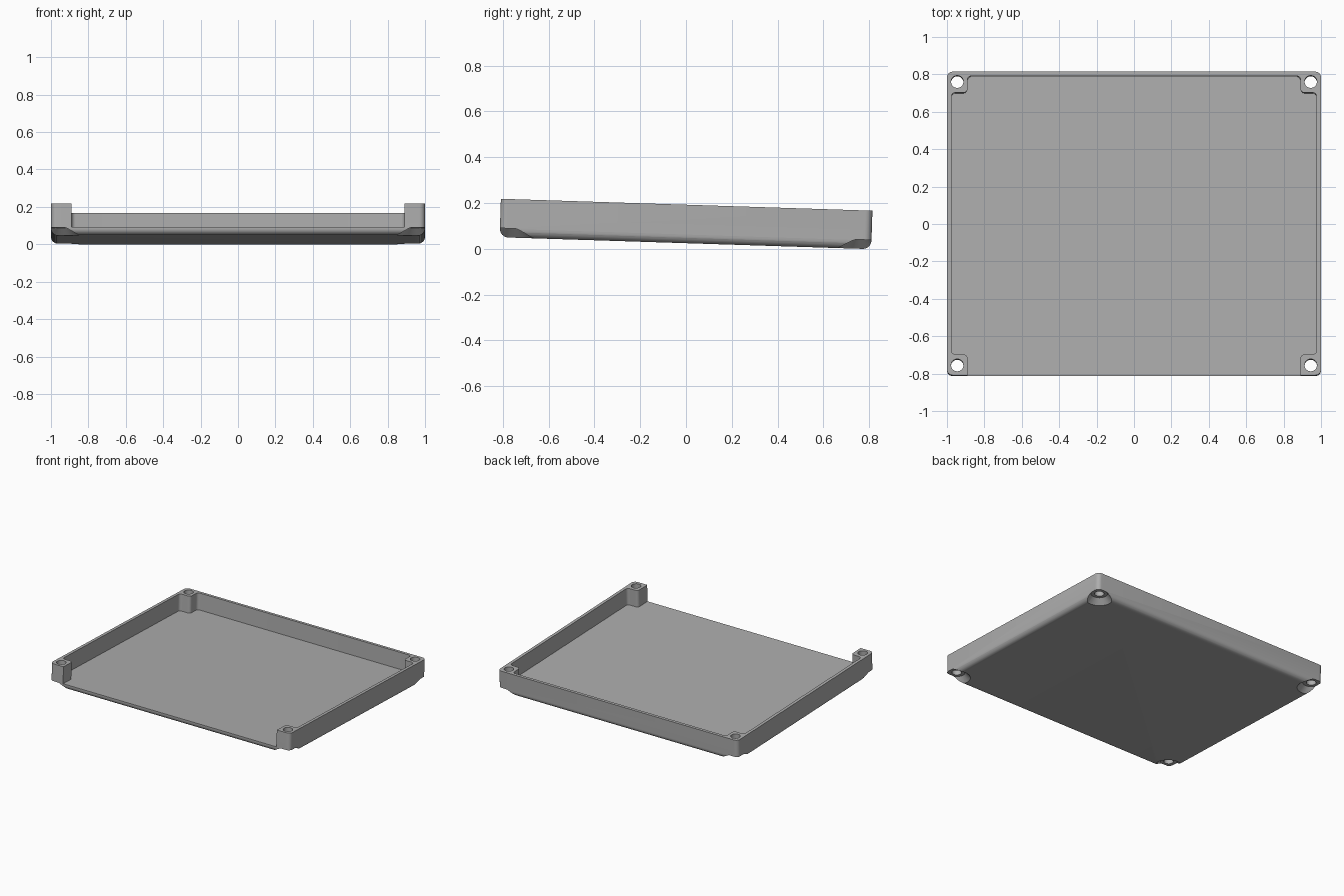
import bpy, math
from mathutils import Vector

cube = bpy.data.objects.get("Cube")
if cube:
    bpy.data.objects.remove(cube, do_unlink=True)

HX, HY, H = 1.0, 0.812, 0.168      # half width, half depth, height
FLOOR, FILLET = 0.042, 0.038       # floor thickness, lower edge radius
SX, SY = 0.945, 0.758              # screw hole centres
TILT = 0.032

grey = bpy.data.materials.new("mid_grey")
grey.use_nodes = True
colour = (0.42, 0.42, 0.42, 1)
grey.diffuse_color = colour
grey.node_tree.nodes["Principled BSDF"].inputs["Base Color"].default_value = colour


def rounded(corners, radius, steps=6):
    """Outline of a right-angled polygon with every corner rounded."""
    out = []
    for i, c in enumerate(corners):
        c = Vector(c)
        a = (Vector(corners[i - 1]) - c).normalized() * radius
        b = (Vector(corners[(i + 1) % len(corners)]) - c).normalized() * radius
        for k in range(steps + 1):
            t = k / steps * math.pi / 2
            out.append(c + a * (1 - math.sin(t)) + b * (1 - math.cos(t)))
    return out


def loft(name, rings):
    """Solid through a stack of (outline, height) rings, bottom to top."""
    n = len(rings[0][0])
    verts = [(p[0], p[1], z) for outline, z in rings for p in outline]
    faces = [list(range(n))[::-1], list(range(len(verts) - n, len(verts)))]
    for r in range(len(rings) - 1):
        for i in range(n):
            j = (i + 1) % n
            faces.append([r * n + i, r * n + j, r * n + n + j, r * n + n + i])
    mesh = bpy.data.meshes.new(name)
    mesh.from_pydata(verts, [], faces)
    obj = bpy.data.objects.new(name, mesh)
    bpy.context.collection.objects.link(obj)
    return obj


def rect(x0, x1, y0, y1):
    return [(x0, y0), (x1, y0), (x1, y1), (x0, y1)]


def circle(x, y, r, n=32):
    return [(x + r * math.cos(i * math.tau / n), y + r * math.sin(i * math.tau / n))
            for i in range(n)]


def cut(target, cutter):
    cutter.hide_render = True
    mod = target.modifiers.new("cut", "BOOLEAN")
    mod.operation, mod.solver, mod.object = "DIFFERENCE", "EXACT", cutter
    bpy.context.view_layer.objects.active = target
    bpy.ops.object.modifier_apply(modifier=mod.name)
    bpy.data.objects.remove(cutter, do_unlink=True)


# Outer shell with filleted lower edge
rings = []
for k in range(9):
    t = k / 8 * math.pi / 2
    d = FILLET * (1 - math.sin(t))
    rings.append((rounded(rect(-HX + d, HX - d, -HY + d, HY - d), max(0.03 - d, 0.003)),
                  FILLET * (1 - math.cos(t))))
rings.append((rounded(rect(-HX, HX, -HY, HY), 0.03), H))
tray = loft("tilted_tray", rings)
tray.data.materials.append(grey)

# Cavity, open at the front, stepping around the four corner posts
half = [(0.89, -1.0), (0.89, -0.70), (0.977, -0.70),
        (0.977, 0.70), (0.89, 0.70), (0.89, 0.79)]
outline = rounded(half + [(-x, y) for x, y in reversed(half)], 0.022)
cut(tray, loft("cavity_cutter", [(outline, FLOOR), (outline, H + 0.1)]))

# Screw holes and conical recesses beneath the posts
for sx in (-1, 1):
    for sy in (-1, 1):
        x, y = sx * SX, sy * SY
        cut(tray, loft("recess_cutter", [(circle(x, y, 0.105), -0.01),
                                         (circle(x, y, 0.057), 0.04)]))
        xs, ys = sorted((x, sx * 1.1)), sorted((y, sy * 0.95))
        box = rect(*xs, *ys)
        cut(tray, loft("corner_cutter", [(box, -0.01), (box, 0.04)]))
        hole = circle(x, y, 0.033)
        cut(tray, loft("hole_cutter", [(hole, -0.1), (hole, H + 0.1)]))

# Smooth fillets, crisp edges, then tilt the tray down toward the back
bpy.ops.object.select_all(action="DESELECT")
tray.select_set(True)
bpy.context.view_layer.objects.active = tray
bpy.ops.object.shade_smooth_by_angle(angle=math.radians(30))
tray.rotation_euler.x = -TILT
tray.location = (0, -0.0025, 0.0247)
